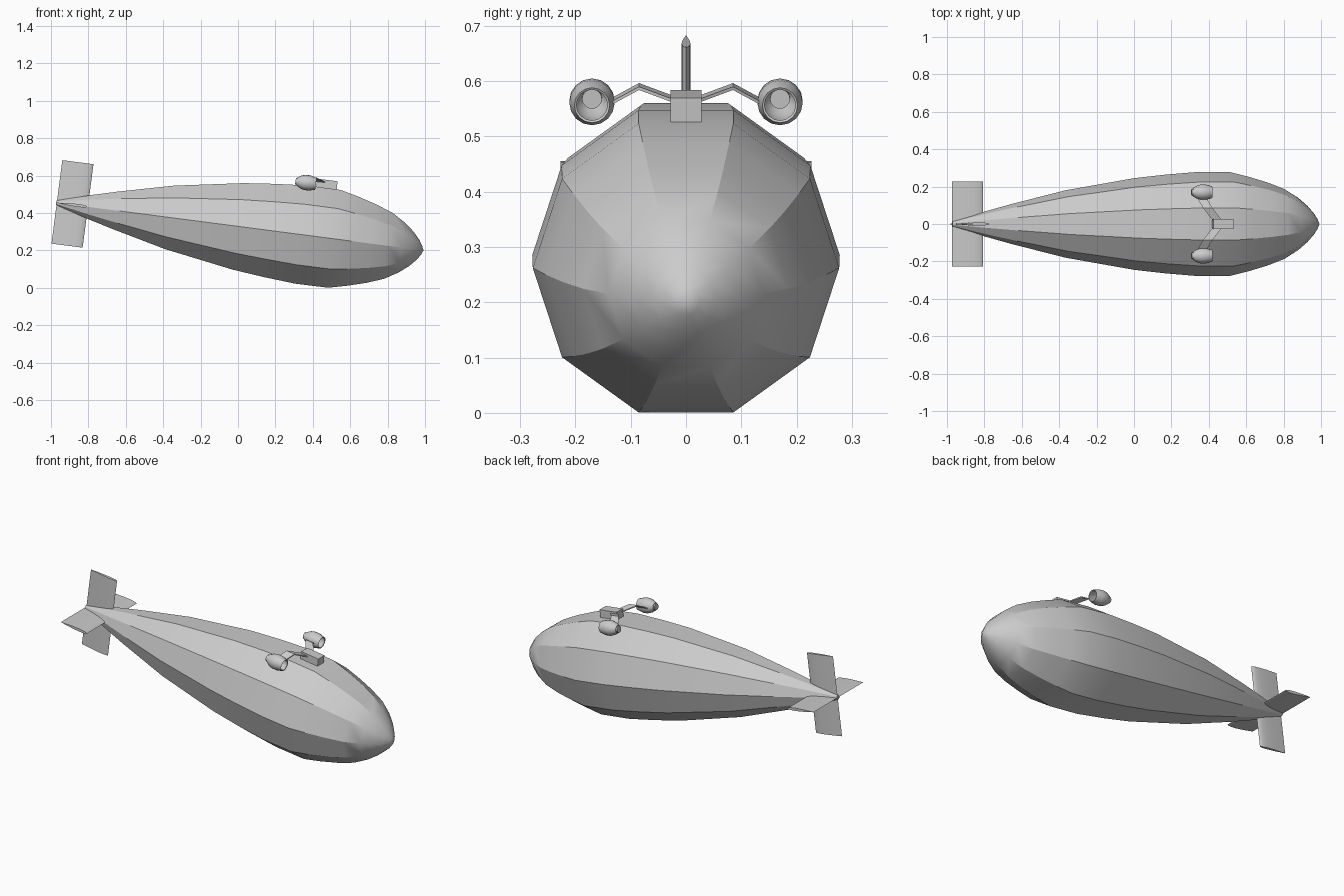
import bpy, bmesh, math
from mathutils import Matrix, Vector

if "Cube" in bpy.data.objects:
    bpy.data.objects.remove(bpy.data.objects["Cube"])

TILT = Matrix.Rotation(math.radians(7.4), 4, 'Y')   # nose-down attitude

grey = bpy.data.materials.new("hull_grey")
grey.use_nodes = True
COLOUR = (0.6, 0.6, 0.6, 1)
grey.diffuse_color = COLOUR
grey.node_tree.nodes["Principled BSDF"].inputs["Base Color"].default_value = COLOUR


def finish(name, bm, centre=(0, 0, 0), rot=TILT, smooth=30):
    """Turn a bmesh into a coloured object placed at centre."""
    bmesh.ops.remove_doubles(bm, verts=bm.verts, dist=1e-5)
    bmesh.ops.recalc_face_normals(bm, faces=bm.faces)
    bm.transform(Matrix.Translation(Vector(centre)) @ rot)
    mesh = bpy.data.meshes.new(name)
    bm.to_mesh(mesh)
    bm.free()
    mesh.materials.append(grey)
    ob = bpy.data.objects.new(name, mesh)
    bpy.context.collection.objects.link(ob)
    bpy.ops.object.select_all(action='DESELECT')
    ob.select_set(True)
    bpy.context.view_layer.objects.active = ob
    bpy.ops.object.shade_smooth_by_angle(angle=math.radians(smooth))
    return ob


def lathe(name, profile, sides, centre):
    """Revolve (x, radius) points around the long axis."""
    bm = bmesh.new()
    rings = []
    for x, r in profile:
        rings.append([bm.verts.new((x, r * math.cos(a), r * math.sin(a)))
                      for a in (2 * math.pi * i / sides for i in range(sides))])
    for a, b in zip(rings, rings[1:]):
        for i in range(sides):
            j = (i + 1) % sides
            bm.faces.new((a[i], a[j], b[j], b[i]))
    return finish(name, bm, centre)


def prism(name, outline, half_span, centre, rot):
    """Extrude an (x, y) outline along z."""
    bm = bmesh.new()
    face = bm.faces.new([bm.verts.new((x, y, -half_span)) for x, y in outline])
    ext = bmesh.ops.extrude_face_region(bm, geom=[face])
    top = [v for v in ext["geom"] if isinstance(v, bmesh.types.BMVert)]
    bmesh.ops.translate(bm, verts=top, vec=(0, 0, 2 * half_span))
    return finish(name, bm, centre, rot)


# Ten-sided envelope
hull = [(-0.98, 0), (-0.98, 0.012), (-0.93, 0.028), (-0.80, 0.068), (-0.667, 0.105),
        (-0.37, 0.18), (0, 0.245), (0.17, 0.264), (0.34, 0.278), (0.52, 0.277),
        (0.62, 0.252), (0.72, 0.222), (0.81, 0.187), (0.885, 0.14), (0.935, 0.097),
        (0.97, 0.057), (0.99, 0.025), (1.0, 0)]
lathe("envelope", hull, 10, (0, 0, 0.329))

# Tail fins with a round leading edge and pointed trailing edge
half = [(0.078, 0.004), (0.06, 0.007), (0.035, 0.008), (-0.01, 0.0065)]
foil = [(0.084, 0)] + half + [(-0.084, 0)] + [(x, -y) for x, y in reversed(half)]
prism("vertical_fin", foil, 0.225, (-0.885, 0, 0.449), TILT)
prism("horizontal_fin", foil, 0.227, (-0.89, 0, 0.445),
      TILT @ Matrix.Rotation(math.pi / 2, 4, 'X'))

# Equipment box on the back of the envelope
prism("engine_mount_box", [(-0.055, -0.028), (0.055, -0.028), (0.055, 0.028), (-0.055, 0.028)],
      0.026, (0.475, 0, 0.551), TILT)

# Barrel-shaped engine nacelle, open at both ends, with a hub inside
shell = [(-0.05, 0.022), (-0.03, 0.034), (-0.008, 0.041), (0.018, 0.041), (0.052, 0.032),
         (0.05, 0.028), (0.018, 0.034), (-0.008, 0.034), (-0.03, 0.029), (-0.05, 0.018),
         (-0.05, 0.022)]
hub = [(-0.058, 0), (-0.058, 0.018), (-0.035, 0.018), (-0.035, 0)]

for side, s in (("left", 1), ("right", -1)):
    centre = (0.365, 0.17 * s, 0.563)
    lathe("engine_nacelle_" + side, shell, 16, centre)
    lathe("engine_hub_" + side, hub, 16, centre)

    # Bent flat strut from the box to the nacelle
    bm = bmesh.new()
    rows = []
    for x, y, z in ((0.445, 0.02, 0.566), (0.395, 0.085, 0.59), (0.365, 0.135, 0.563)):
        rows.append([bm.verts.new((x + dx, y * s, z + dz - dx * 0.13))
                     for dx, dz in ((-0.025, -0.003), (0.025, -0.003),
                                    (0.025, 0.003), (-0.025, 0.003))])
    for a, b in zip(rows, rows[1:]):
        for i in range(4):
            j = (i + 1) % 4
            bm.faces.new((a[i], a[j], b[j], b[i]))
    bm.faces.new(rows[0])
    bm.faces.new(rows[-1])
    finish("engine_strut_" + side, bm, rot=Matrix.Identity(4))
